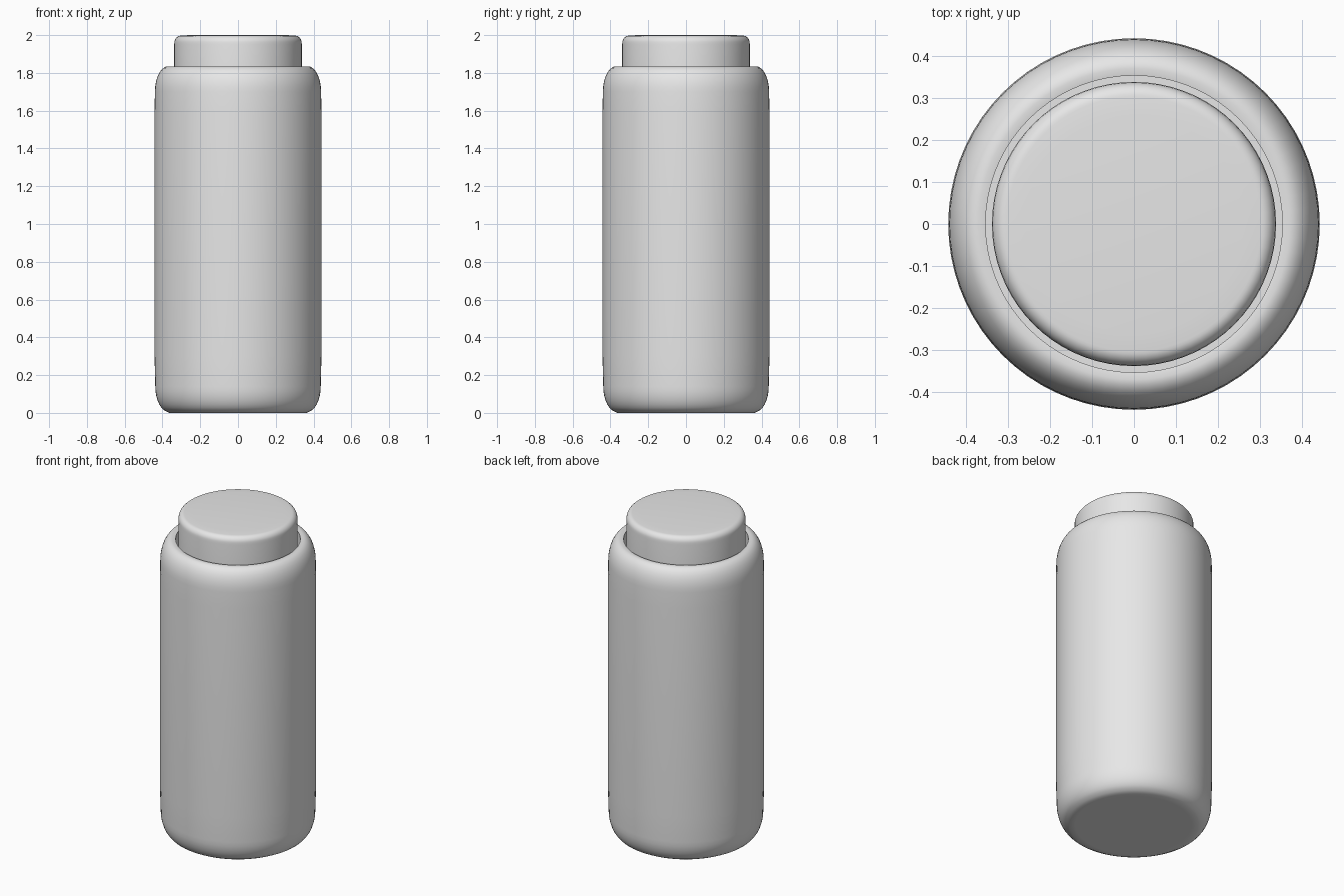
import bpy
import bmesh
import math

SIDES = 72

default_cube = bpy.data.objects.get("Cube")
if default_cube:
    bpy.data.objects.remove(default_cube, do_unlink=True)

grey = bpy.data.materials.new("plain_grey")
grey.use_nodes = True
grey.diffuse_color = (0.8, 0.8, 0.8, 1)
grey.node_tree.nodes["Principled BSDF"].inputs["Base Color"].default_value = (0.8, 0.8, 0.8, 1)


def corner(r, z, width, height, start, steps=8):
    """Quarter-ellipse of profile points around centre (r, z), running upward."""
    angles = [math.radians(start + 90 * i / steps) for i in range(steps + 1)]
    return [(r + width * math.cos(a), z + height * math.sin(a)) for a in angles]


def lathe(name, profile):
    """Revolve a radius/height profile around the z axis."""
    bm = bmesh.new()
    verts = [bm.verts.new((r, 0, z)) for r, z in profile]
    edges = [bm.edges.new(pair) for pair in zip(verts, verts[1:])]
    bmesh.ops.spin(bm, geom=verts + edges, cent=(0, 0, 0), axis=(0, 0, 1),
                   angle=math.tau, steps=SIDES, use_duplicate=False)
    bmesh.ops.remove_doubles(bm, verts=bm.verts, dist=0.0002)
    bmesh.ops.recalc_face_normals(bm, faces=bm.faces)
    mesh = bpy.data.meshes.new(name)
    bm.to_mesh(mesh)
    bm.free()
    mesh.materials.append(grey)
    obj = bpy.data.objects.new(name, mesh)
    bpy.context.collection.objects.link(obj)
    bpy.ops.object.select_all(action="DESELECT")
    obj.select_set(True)
    bpy.context.view_layer.objects.active = obj
    bpy.ops.object.shade_smooth_by_angle(angle=math.radians(40))
    return obj


# Bottle body: rounded base and shoulder, with a recess for the cap
lathe("bottle_body",
      [(0, 0.005), (0.33, 0.005)]
      + corner(0.365, 0.14, 0.073, 0.135, -90)
      + [(0.442, 0.3), (0.442, 1.6)]
      + corner(0.37, 1.7, 0.07, 0.135, 0)
      + [(0.353, 1.832), (0.353, 1.7), (0, 1.7)])

# Cap: short plug with a softened top edge
lathe("bottle_cap",
      [(0, 1.7), (0.338, 1.7), (0.338, 1.95)]
      + corner(0.303, 1.96, 0.034, 0.037, 0)
      + [(0.26, 2.0), (0, 2.0)])

# Rest the base exactly on the ground
bpy.data.objects["bottle_body"].data.vertices.foreach_get
for vert in bpy.data.objects["bottle_body"].data.vertices:
    if vert.co.z < 0.006:
        vert.co.z = 0
